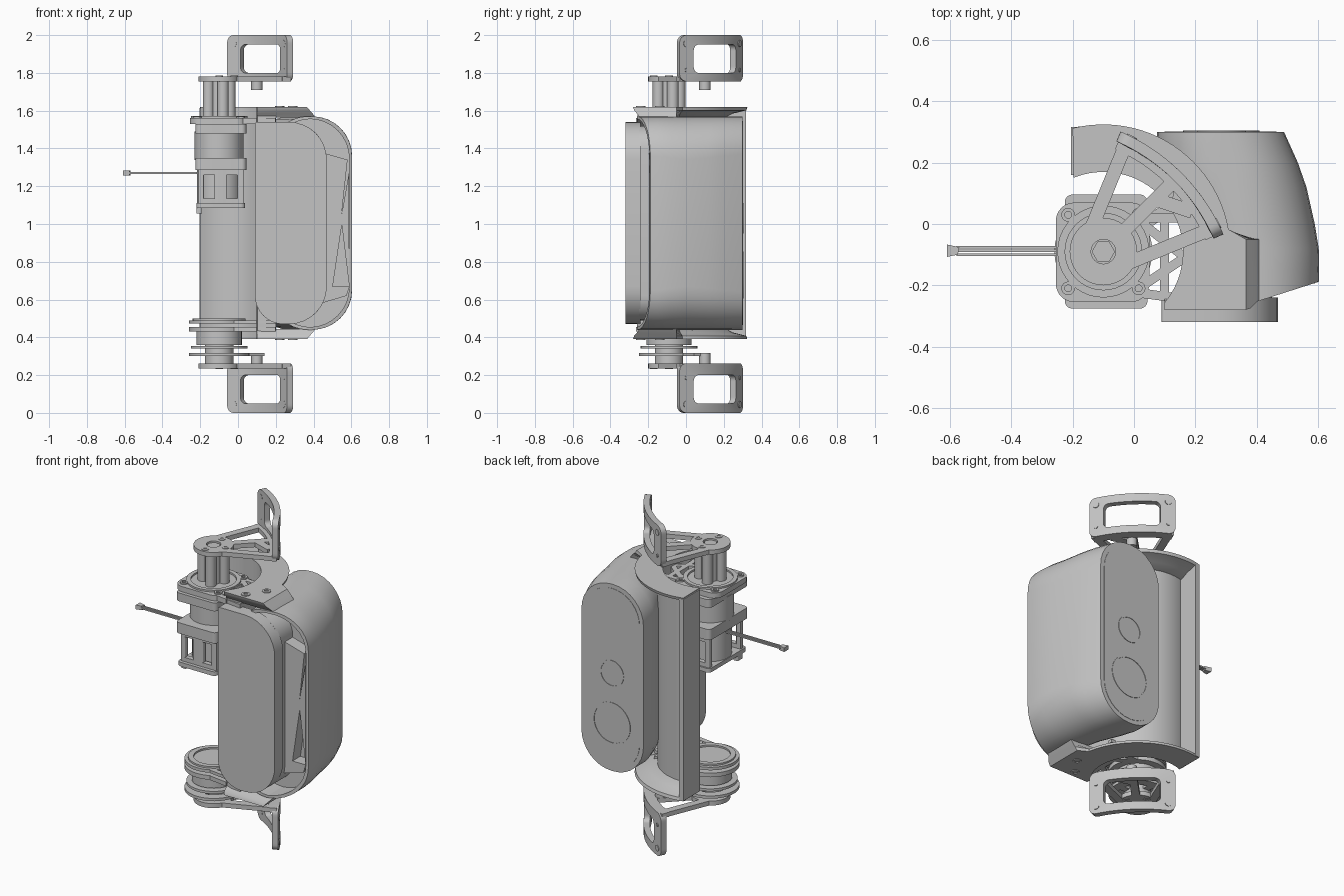
import bpy, bmesh, math
from mathutils import Vector

cube = bpy.data.objects.get("Cube")
if cube:
    bpy.data.objects.remove(cube)

grey = bpy.data.materials.new("light_grey")
grey.use_nodes = True
tone = (0.55, 0.55, 0.55, 1)
grey.diffuse_color = tone
grey.node_tree.nodes["Principled BSDF"].inputs["Base Color"].default_value = tone

AX, AY = -0.1, -0.09   # joint axis
BX, BY, BR = -0.3, -0.29, 0.645   # bend centre and radius of the bracket uprights


def loft(name, loops, wrap=False):
    """Skin a list of equal closed loops; wrap joins last to first, otherwise caps."""
    bm = bmesh.new()
    rows = [[bm.verts.new(p) for p in lp] for lp in loops]
    n = len(rows[0])
    pairs = list(zip(rows, rows[1:]))
    if wrap:
        pairs.append((rows[-1], rows[0]))
    else:
        bm.faces.new(rows[0])
        bm.faces.new(rows[-1])
    for a, b in pairs:
        for i in range(n):
            j = (i + 1) % n
            bm.faces.new((a[i], a[j], b[j], b[i]))
    bmesh.ops.recalc_face_normals(bm, faces=bm.faces)
    for f in bm.faces:
        f.smooth = True
    for e in bm.edges:
        e.smooth = e.calc_face_angle(0) < math.radians(30)
    me = bpy.data.meshes.new(name)
    bm.to_mesh(me)
    bm.free()
    me.materials.append(grey)
    ob = bpy.data.objects.new(name, me)
    bpy.context.collection.objects.link(ob)
    return ob


def lift(pts, d, axis="z"):
    return [Vector((x, y, d)) if axis == "z" else Vector((x, d, y)) for x, y in pts]


def prism(name, pts, a, b, axis="z"):
    return loft(name, [lift(pts, a, axis), lift(pts, b, axis)])


def arc(r, a, b, n=24, cx=AX, cy=AY):
    return [(cx + r * math.cos(math.radians(a + (b - a) * i / n)),
             cy + r * math.sin(math.radians(a + (b - a) * i / n))) for i in range(n + 1)]


def circle(r, cx=AX, cy=AY, n=40):
    return arc(r, 0, 360, n, cx, cy)[:-1]


def rrect(x0, x1, y0, y1, r, n=8, sub=0):
    """Rounded rectangle; r may list the corners from bottom right, anticlockwise."""
    r = r if isinstance(r, list) else [r] * 4
    spots = [(x1 - r[0], y0 + r[0]), (x1 - r[1], y1 - r[1]),
             (x0 + r[2], y1 - r[2]), (x0 + r[3], y0 + r[3])]
    arcs = [arc(r[k], -90 + 90 * k, 90 * k, n, *spots[k]) for k in range(4)]
    pts = []
    for k in range(4):
        pts += arcs[k]
        a, b = Vector(arcs[k][-1]), Vector(arcs[(k + 1) % 4][0])
        pts += [tuple(a.lerp(b, (i + 1) / (sub + 1))) for i in range(sub)]
    return pts


def tube(name, ro, ri, a, b, cx=AX, cy=AY, axis="z"):
    o, i = circle(ro, cx, cy), circle(ri, cx, cy)
    return loft(name, [lift(o, a, axis), lift(o, b, axis), lift(i, b, axis), lift(i, a, axis)], True)


def bar(name, p, q, w, a, b, axis="z"):
    p, q = Vector(p), Vector(q)
    s = (q - p).orthogonal().normalized() * w / 2
    return prism(name, [p - s, q - s, q + s, p + s], a, b, axis)


# Thin curved tray wall around the drive, with an end lip
prism("tray_wall", arc(0.29, 0, 110) + arc(0.26, 112, -40) + [(0.1, -0.25), (0.2, -0.25)], 0.4, 1.61)
prism("tray_lip", [(-0.205, 0.16), (-0.175, 0.16), (-0.175, 0.318), (-0.205, 0.316)], 0.395, 1.615)

# Flanges closing the tray above and below, thinning outward and bevelled toward the pod
for flip in (False, True):
    levels = [(1.565, 0.3, 0.41, -0.245), (1.585, 0.34, 0.395, -0.26),
              (1.602, 0.41, 0.38, -0.275), (1.62, 0.415, 0.365, -0.28)]
    loft("tray_flange", [lift(arc(r, 10, 104) + arc(0.26, 112, -40) + [(0.1, y), (x, y), (x, -0.05)],
                              2.01 - z if flip else z) for z, r, x, y in levels])
for z0, z1 in ((1.615, 1.624), (0.386, 0.395)):
    for x, y in ((0.29, -0.14), (0.22, -0.24)):
        tube("flange_screw", 0.025, 0.012, z0, z1, x, y)


# Rounded pod with an open, sloping front
def front(pts):
    return [Vector((x, -0.26 + max(0, x - 0.38) * 0.32, z)) for x, z in pts]


def pod_outline(x0, x1, r, d=0):
    return rrect(x0 + d, x1 - d, 0.44 + d, 1.57 - d, [r, r, 0.2, 0.2])


sections = [(0.3, 0.075, 0.49, 0.2), (0.2, 0.075, 0.535, 0.21), (0.12, 0.1, 0.563, 0.22),
            (0, 0.15, 0.59, 0.23), (-0.08, 0.17, 0.603, 0.22), (-0.15, 0.17, 0.604, 0.21)]
loops = [lift(pod_outline(x0, x1, r), y, "y") for y, x0, x1, r in sections]
inner = pod_outline(0.17, 0.603, 0.21, 0.014)
loops += [front(pod_outline(0.17, 0.603, 0.21)), front(inner), lift(inner, -0.12, "y")]
loft("pod_shell", loops)

# Back cover with two round lids
prism("back_cover", rrect(0.1, 0.465, 0.465, 1.545, 0.18), 0.297, 0.302, "y")
for z, r in ((1.03, 0.08), (0.73, 0.125)):
    tube("lid_ring", r, r - 0.008, 0.3, 0.305, 0.285, z, "y")

# Front cover and the braces beside it
prism("front_cover", rrect(0.09, 0.47, 0.47, 1.54, [0.2, 0.2, 0.01, 0.15]), -0.32, -0.24, "y")
prism("cover_backing", rrect(0.18, 0.45, 0.49, 1.52, 0.13), -0.25, -0.11, "y")
for name, pts in (("upper_brace", [(0.44, 1.38), (0.58, 1.34), (0.545, 1.02), (0.44, 1.02)]),
                  ("middle_brace", [(0.44, 1.03), (0.555, 1.03), (0.5, 0.66), (0.44, 0.66)]),
                  ("side_brace", [(0.545, 1.03), (0.587, 1.27), (0.59, 0.66)]),
                  ("lower_brace", [(0.44, 0.67), (0.59, 0.67), (0.575, 0.62), (0.44, 0.58)])):
    prism(name, pts, -0.195, -0.11, "y")

# End plates with webs joining them to the tray
square = rrect(-0.255, 0.05, -0.255, 0.07, 0.06)
for outline, z0, z1 in ((square, 1.53, 1.562), (circle(0.16), 0.43, 0.455), (circle(0.16), 0.472, 0.49)):
    prism("end_plate", outline, z0, z1)
    for p, q in (((-0.02, -0.22), (0.2, -0.25)), ((-0.02, 0.02), (0.19, 0.02)),
                 ((0.03, 0.0), (0.18, -0.12)), ((0.03, -0.2), (0.18, -0.1)),
                 ((0.1, 0.03), (0.1, -0.25))):
        bar("plate_web", p, q, 0.03, z0, z1)
for x in (-0.215, 0.015):
    for y in (-0.21, 0.03):
        tube("plate_bolt", 0.022, 0.011, 1.56, 1.57, x, y)
tube("plate_ring", 0.15, 0.125, 1.56, 1.572)

# Motor
prism("motor_can", circle(0.118), 1.1, 1.54)
prism("motor_body", circle(0.13), 1.34, 1.49)
for z0, z1, d in ((1.085, 1.11, 0), (1.285, 1.35, 0.006), (1.48, 1.53, 0.006)):
    prism("motor_collar", rrect(-0.22 - d, 0.038 + d, -0.27 - d, 0.09 + d, 0.025), z0, z1)
for x0, x1 in ((-0.21, -0.18), (-0.125, -0.06), (-0.005, 0.03)):
    for y in (-0.25, 0.05):
        prism("motor_post", rrect(x0, x1, y, y + 0.03, 0.005), 1.1, 1.29)
for y in (-0.25, 0.05):
    for z0, z1 in ((1.1, 1.135), (1.26, 1.29)):
        prism("motor_rail", rrect(-0.21, 0.03, y, y + 0.03, 0.005), z0, z1)
prism("motor_tab", rrect(-0.22, -0.19, -0.23, -0.18, 0.005), 1.055, 1.09)

# Cable and plug
for y in (-0.1, -0.088, -0.076):
    bar("cable_wire", (-0.58, y), (-0.2, y), 0.008, 1.266, 1.274)
prism("cable_plug", [(-0.61, -0.107), (-0.575, -0.1), (-0.57, -0.076), (-0.61, -0.067)], 1.258, 1.283)

# Output shaft columns
prism("shaft_core", circle(0.05), 1.55, 1.76)
for k in range(4):
    a = math.radians(90 * k + 20)
    prism("shaft_column", circle(0.03, AX + 0.06 * math.cos(a), AY + 0.06 * math.sin(a), 20), 1.55, 1.76)

# Lower bearing and pulley discs
prism("bearing_core", circle(0.075), 0.25, 0.45)
prism("bearing_body", circle(0.12), 0.36, 0.435)
prism("pulley_disc", circle(0.15), 0.34, 0.355)
tube("bearing_ring", 0.14, 0.11, 0.485, 0.5)
tube("pulley_rim", 0.16, 0.11, 0.3, 0.317)
for p, q in (((-0.23, -0.09), (0.03, -0.09)), ((-0.1, -0.22), (-0.1, 0.04)), ((-0.05, -0.05), (0.13, 0.06))):
    bar("pulley_spoke", p, q, 0.04, 0.3, 0.317)
prism("lower_stop", circle(0.03, 0.1, 0.1, 20), 0.255, 0.317)

# Swing brackets, the lower one a mirror of the upper
for side, flip, base in (("upper", False, 1.755), ("lower", True, 1.738)):
    def h(z):
        return 2 - z if flip else z

    z0, z1 = h(base), h(base + 0.027)
    tube(side + "_hub", 0.11, 0.04, z0, z1)
    prism(side + "_hub_nut", circle(0.038, n=6), h(base - 0.015), h(base + 0.02))
    for a in (0, 90, 270):
        c = math.radians(a)
        tube(side + "_hub_bolt", 0.02, 0.01, z1, h(base + 0.03), AX + 0.08 * math.cos(c), AY + 0.08 * math.sin(c))
    spokes = (((-0.05, 0.05), (0.075, 0.355)), ((0.05, -0.05), (0.355, 0.075)),
              ((0.06, 0.06), (0.235, 0.235)), ((0.17, 0.17), (0.29, 0.13)))
    for p, q in spokes:
        bar(side + "_spoke", (AX + p[0], AY + p[1]), (AX + q[0], AY + q[1]), 0.045, z0, z1)
    prism(side + "_rim", arc(BR - 0.01, 24, 66, 24, BX, BY) + arc(BR - 0.06, 66, 24, 24, BX, BY), z0, z1)
    if not flip:
        prism("upper_stop", circle(0.03, 0.1, 0.1, 20), 1.71, z0)

    def bend(pts, r):
        return [Vector((BX + r * math.cos(math.radians(a * 90)),
                        BY + r * math.sin(math.radians(a * 90)), h(z))) for a, z in pts]

    # upright curved plate with a window and corner screws
    outer = rrect(0.26, 0.74, base, 2.0, 0.04, 6, 14)
    window = rrect(0.343, 0.657, 1.8, 1.95, 0.03, 6, 14)
    ri = BR - 0.035
    loft(side + "_upright", [bend(outer, BR), bend(window, BR), bend(window, ri), bend(outer, ri)], True)
    for a in (0.3, 0.7):
        for z, r in ((1.955, 0.018), (1.815, 0.01)):
            ring = circle(r, a, z, 16)
            loft(side + "_upright_screw", [bend(ring, ri - 0.002), bend(ring, BR + 0.003)])
